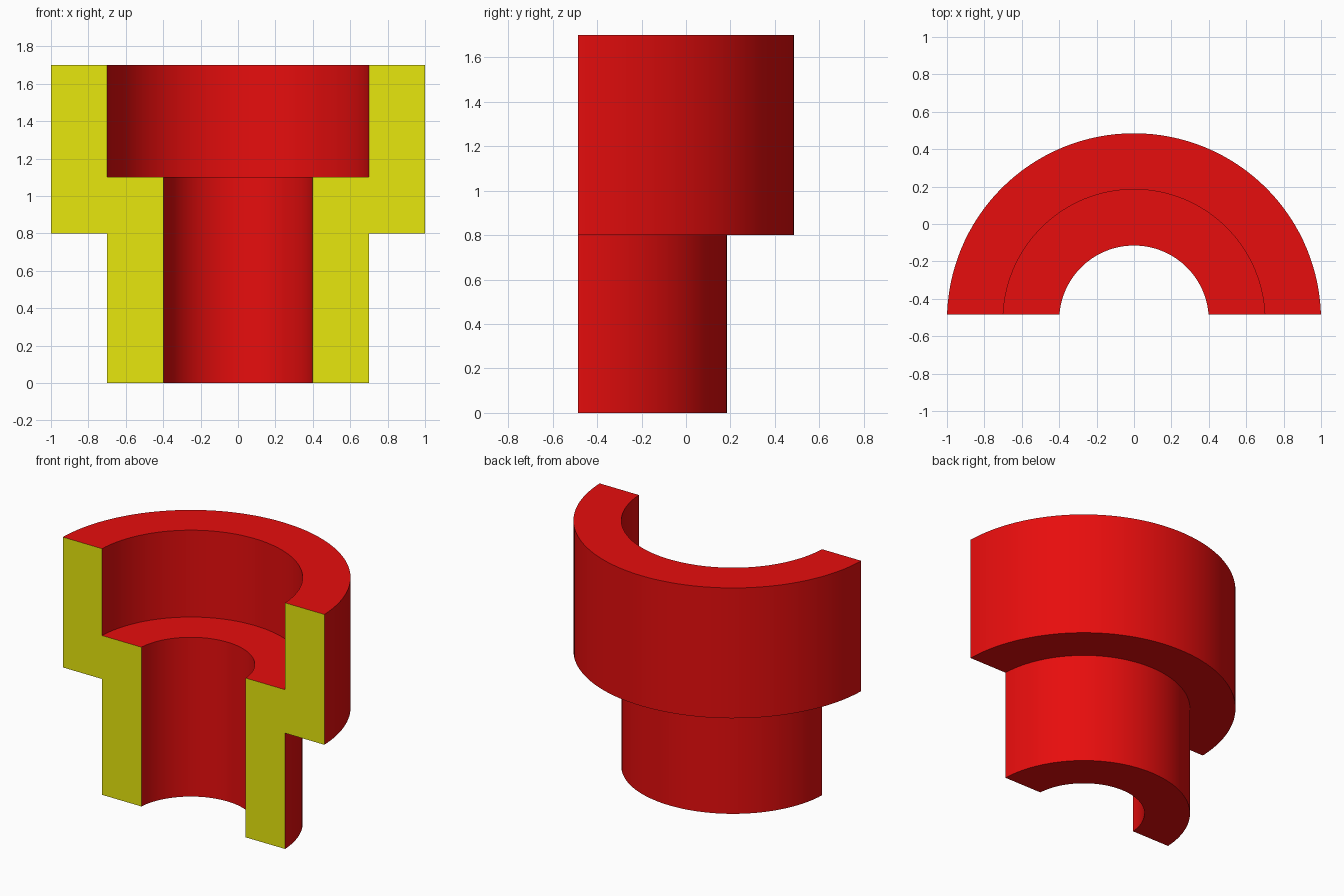
import bpy, bmesh, math
from mathutils import Vector

if "Cube" in bpy.data.objects:
    bpy.data.objects.remove(bpy.data.objects["Cube"], do_unlink=True)


def make_material(name, colour):
    mat = bpy.data.materials.new(name)
    mat.use_nodes = True
    mat.diffuse_color = colour
    mat.node_tree.nodes["Principled BSDF"].inputs["Base Color"].default_value = colour
    return mat


red = make_material("red", (0.8, 0.004, 0.004, 1))
yellow = make_material("section yellow", (0.8, 0.8, 0.004, 1))

AXIS_Y = -0.515    # axis of revolution
CUT_Y = -0.485     # plane of the section cut
SEGMENTS = 128

# Stepped sleeve wall as (radius, height)
wall = [(0.4, 0), (0.7, 0), (0.7, 0.8), (1, 0.8),
        (1, 1.7), (0.7, 1.7), (0.7, 1.1), (0.4, 1.1)]

# Revolve the wall into a full ring
bm = bmesh.new()
verts = [bm.verts.new((r, AXIS_Y, z)) for r, z in wall]
edges = [bm.edges.new((verts[i - 1], verts[i])) for i in range(len(verts))]
bmesh.ops.spin(bm, geom=verts + edges, cent=(0, AXIS_Y, 0), axis=(0, 0, 1),
               angle=math.tau, steps=SEGMENTS, use_merge=True)
bmesh.ops.remove_doubles(bm, verts=bm.verts[:], dist=0.0001)

# Cut the front half away and cap the two section faces
bmesh.ops.bisect_plane(bm, geom=bm.verts[:] + bm.edges[:] + bm.faces[:],
                       plane_co=(0, CUT_Y, 0), plane_no=(0, 1, 0),
                       clear_inner=True)
bmesh.ops.holes_fill(bm, edges=[e for e in bm.edges if e.is_boundary], sides=0)
bmesh.ops.recalc_face_normals(bm, faces=bm.faces[:])

# Section faces are yellow, everything else red
front = Vector((0, -1, 0))
for face in bm.faces:
    on_cut = all(abs(v.co.y - CUT_Y) < 0.001 for v in face.verts)
    face.material_index = 1 if on_cut and face.normal.dot(front) > 0.99 else 0

mesh = bpy.data.meshes.new("stepped_sleeve")
bm.to_mesh(mesh)
bm.free()
mesh.materials.append(red)
mesh.materials.append(yellow)
sleeve = bpy.data.objects.new("stepped_sleeve", mesh)
bpy.context.collection.objects.link(sleeve)

bpy.ops.object.select_all(action="DESELECT")
sleeve.select_set(True)
bpy.context.view_layer.objects.active = sleeve
bpy.ops.object.shade_smooth_by_angle(angle=math.radians(30))
